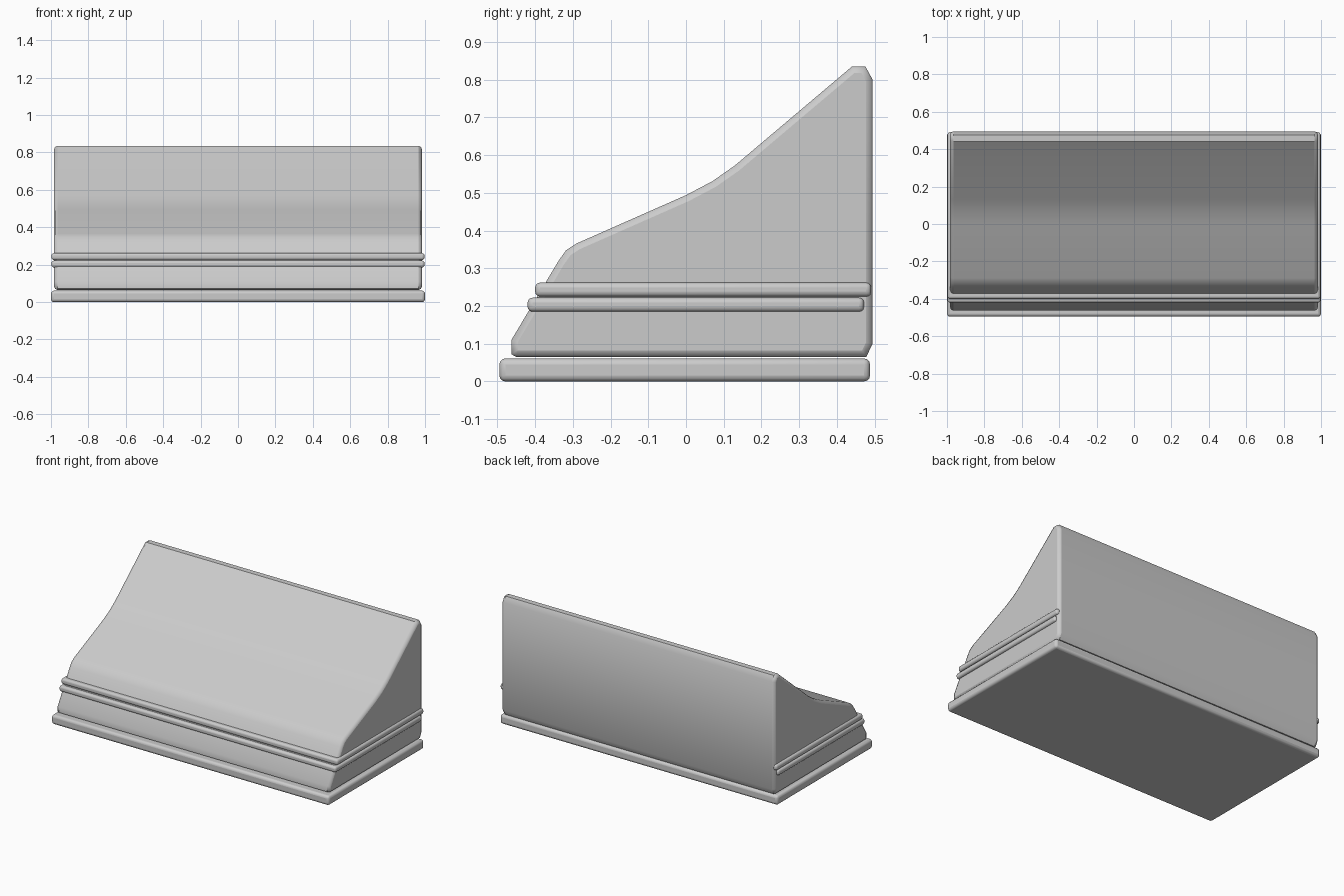
import bpy, bmesh
from math import radians

if "Cube" in bpy.data.objects:
    bpy.data.objects.remove(bpy.data.objects["Cube"])


def finish(name, bm, width, segments):
    """Turn a bmesh into an object with rounded edges and smooth shading."""
    bmesh.ops.recalc_face_normals(bm, faces=bm.faces)
    mesh = bpy.data.meshes.new(name)
    bm.to_mesh(mesh)
    bm.free()
    ob = bpy.data.objects.new(name, mesh)
    bpy.context.collection.objects.link(ob)
    bev = ob.modifiers.new("Bevel", "BEVEL")
    bev.width = width
    bev.segments = segments
    bev.limit_method = "ANGLE"
    bev.angle_limit = radians(65)
    bpy.ops.object.select_all(action="DESELECT")
    ob.select_set(True)
    bpy.context.view_layer.objects.active = ob
    bpy.ops.object.shade_smooth_by_angle(angle=radians(35))
    return ob


def extrude_profile(name, profile, half_x, width, segments):
    """Extrude a (y, z) outline symmetrically along x."""
    bm = bmesh.new()
    face = bm.faces.new([bm.verts.new((-half_x, y, z)) for y, z in profile])
    ext = bmesh.ops.extrude_face_region(bm, geom=[face], use_keep_orig=True)
    verts = [v for v in ext["geom"] if isinstance(v, bmesh.types.BMVert)]
    bmesh.ops.translate(bm, verts=verts, vec=(2 * half_x, 0, 0))
    return finish(name, bm, width, segments)


def slab(name, half_x, y0, y1, z0, z1, width):
    outline = [(y0, z0), (y1, z0), (y1, z1), (y0, z1)]
    return extrude_profile(name, outline, half_x, width, 3)


# Sloped main body
body = [
    (-0.45, 0.065), (-0.463, 0.072), (-0.463, 0.11), (-0.338, 0.32),
    (-0.318, 0.348), (-0.29, 0.366), (0.0, 0.494), (0.07, 0.531),
    (0.13, 0.573), (0.44, 0.835), (0.476, 0.835), (0.495, 0.80),
    (0.495, 0.10), (0.478, 0.065),
]
extrude_profile("sloped_body", body, 0.983, 0.018, 2)

# Bottom plinth
slab("base_plinth", 1.0, -0.495, 0.488, 0.0, 0.061, 0.016)

# Two moulding bands around the front and sides
for name, y0, y1, z0 in (("lower_band", -0.42, 0.472, 0.185),
                         ("upper_band", -0.40, 0.491, 0.225)):
    slab(name, 0.997, y0, y1, z0, z0 + 0.037, 0.013)
